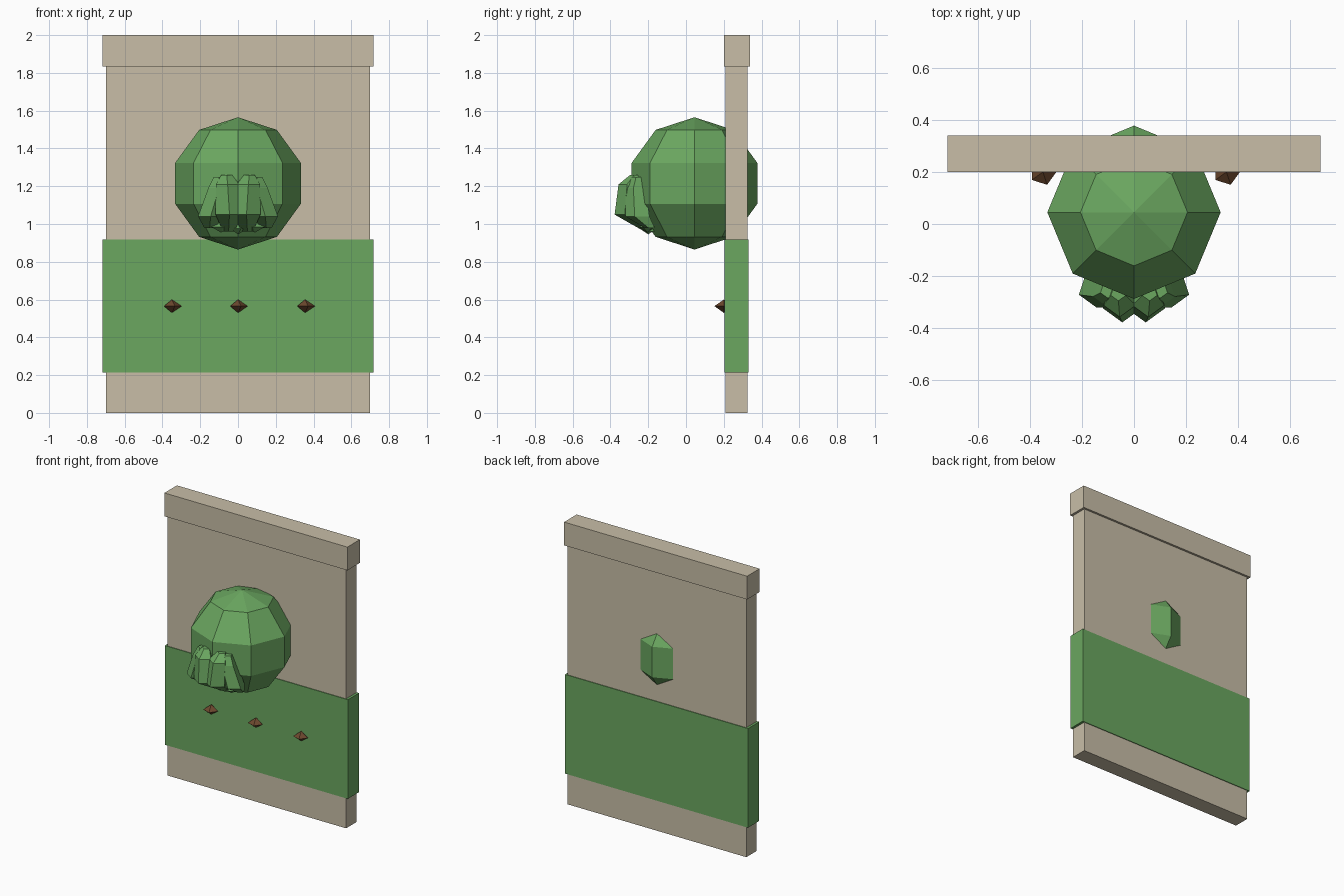
import bpy, bmesh, math
from mathutils import Matrix, Vector

if "Cube" in bpy.data.objects:
    bpy.data.objects.remove(bpy.data.objects["Cube"])


def material(name, rgb):
    m = bpy.data.materials.new(name)
    m.use_nodes = True
    m.diffuse_color = (*rgb, 1)
    m.node_tree.nodes["Principled BSDF"].inputs["Base Color"].default_value = (*rgb, 1)
    return m


STONE = material("pale stone", (0.578, 0.515, 0.386))
GREEN = material("leaf green", (0.145, 0.385, 0.117))
BROWN = material("dark brown", (0.15, 0.065, 0.027))


def finish(name, bm, mat):
    bmesh.ops.recalc_face_normals(bm, faces=bm.faces)
    mesh = bpy.data.meshes.new(name)
    bm.to_mesh(mesh)
    bm.free()
    mesh.materials.append(mat)
    obj = bpy.data.objects.new(name, mesh)
    bpy.context.collection.objects.link(obj)
    return obj


def box(name, half_width, y0, y1, z0, z1, mat):
    bm = bmesh.new()
    place = Matrix.Translation((0, (y0 + y1) / 2, (z0 + z1) / 2))
    size = Matrix.Diagonal((2 * half_width, y1 - y0, z1 - z0, 1))
    bmesh.ops.create_cube(bm, size=1, matrix=place @ size)
    return finish(name, bm, mat)


def gem(name, center, size, sides, turn, mat):
    """Double pyramid with its points up and down."""
    bm = bmesh.new()
    place = Matrix.Translation(center) @ Matrix.Diagonal((*size, 1))
    bmesh.ops.create_uvsphere(bm, u_segments=sides, v_segments=2, radius=1,
                              matrix=place @ Matrix.Rotation(turn, 4, "Z"))
    return finish(name, bm, mat)


def petal(name, side, rings, sides=5):
    """Faceted loft through (x, y, z, radius) rings, facing forward."""
    bm = bmesh.new()
    loops = []
    for x, y, z, r in rings:
        loop = []
        for i in range(sides):
            a = math.tau * i / sides - math.pi / 2
            loop.append(bm.verts.new((side * (x + r * math.cos(a)), y + r * math.sin(a), z)))
        loops.append(loop)
    for low, high in zip(loops, loops[1:]):
        for i in range(sides):
            j = (i + 1) % sides
            bm.faces.new((low[i], low[j], high[j], high[i]))
    bm.faces.new(loops[0])
    bm.faces.new(loops[-1])
    return finish(name, bm, GREEN)


# Wall slab with its top rail and coloured band
box("wall_slab", 0.70, 0.21, 0.325, 0, 1.84, STONE)
box("top_rail", 0.717, 0.20, 0.34, 1.835, 2, STONE)
box("green_band", 0.717, 0.205, 0.33, 0.215, 0.917, GREEN)

# Faceted ball set through the wall
bm = bmesh.new()
bmesh.ops.create_uvsphere(bm, u_segments=8, v_segments=5, radius=0.35,
                          matrix=Matrix.Translation((0, 0.045, 1.215)))
finish("ball", bm, GREEN)

# Fan of petals on the front of the ball
for side, label in ((1, "left"), (-1, "right")):
    petal("inner_petal_" + label, side, [
        (0.05, -0.19, 0.96, 0.03), (0.045, -0.30, 1.05, 0.078),
        (0.055, -0.292, 1.21, 0.065), (0.06, -0.265, 1.26, 0.03)])
    petal("outer_petal_" + label, side, [
        (0.15, -0.19, 0.98, 0.03), (0.145, -0.25, 1.04, 0.07),
        (0.10, -0.26, 1.19, 0.06), (0.10, -0.255, 1.25, 0.03)])
    gem("lower_bud_" + label, (side * 0.09, -0.205, 0.985), (0.06, 0.045, 0.03),
        5, side * 0.4, GREEN)
gem("middle_bud", (0, -0.20, 0.975), (0.05, 0.045, 0.03), 5, -math.pi / 2, GREEN)

# Row of studs on the band
for label, x in (("right", -0.35), ("middle", 0), ("left", 0.355)):
    gem("stud_" + label, (x, 0.2, 0.565), (0.052, 0.052, 0.035), 5, -math.pi / 2, BROWN)
